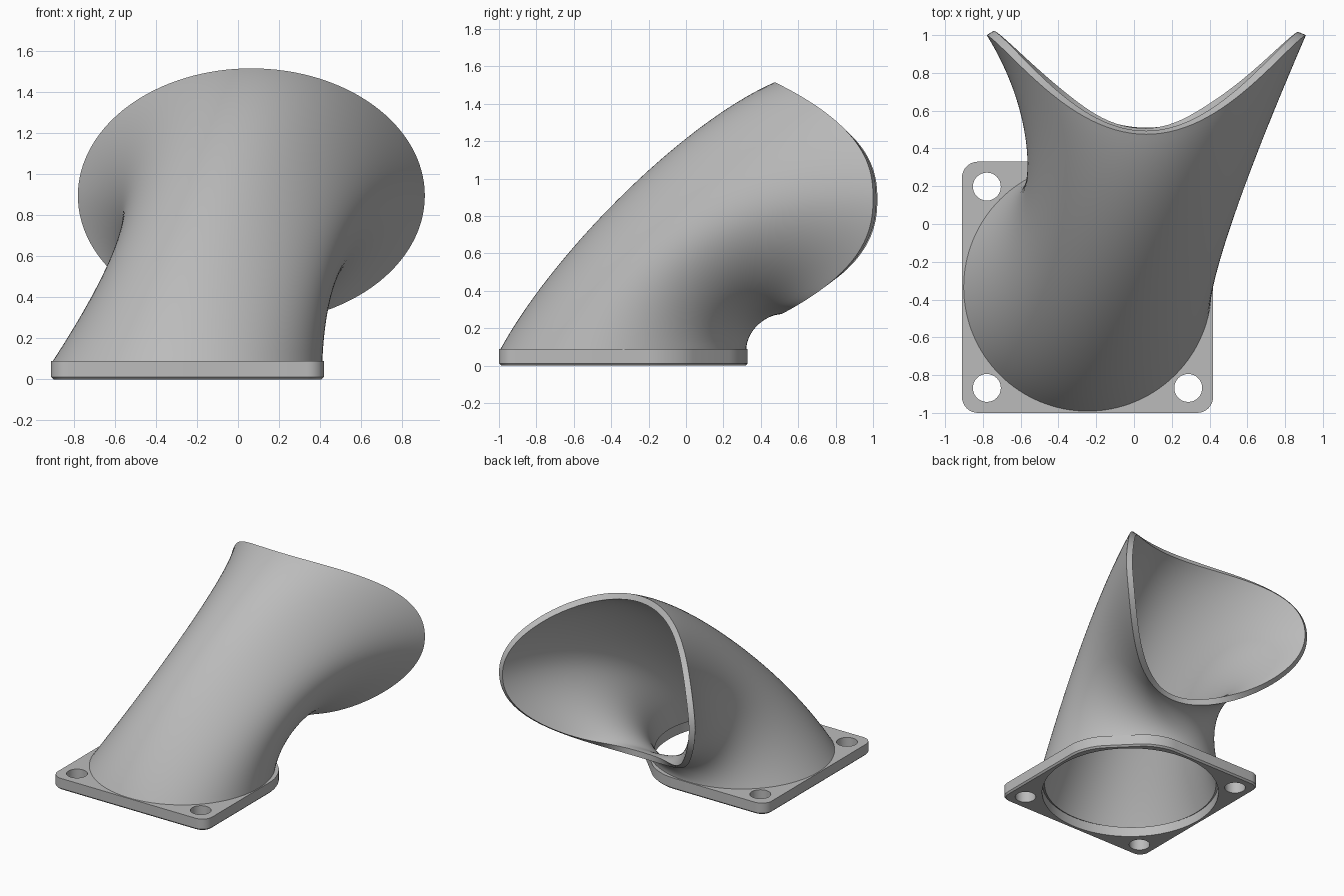
import bpy, bmesh
from math import sin, cos, pi, tau, sqrt, radians
from mathutils import Vector

if "Cube" in bpy.data.objects:
    bpy.data.objects.remove(bpy.data.objects["Cube"], do_unlink=True)

GREY = (0.5, 0.5, 0.5, 1)
mat = bpy.data.materials.new("plain_grey")
mat.use_nodes = True
mat.diffuse_color = GREY
mat.node_tree.nodes["Principled BSDF"].inputs["Base Color"].default_value = GREY

CENTRE = Vector((-0.246, -0.335, 0))   # axis of the square flange
HALF = 0.665
FLANGE_TOP = 0.09


def finish(name, bm):
    mesh = bpy.data.meshes.new(name)
    bm.to_mesh(mesh)
    bm.free()
    ob = bpy.data.objects.new(name, mesh)
    bpy.context.collection.objects.link(ob)
    mesh.materials.append(mat)
    return ob


def activate(ob):
    bpy.ops.object.select_all(action='DESELECT')
    ob.select_set(True)
    bpy.context.view_layer.objects.active = ob


def apply_and_smooth(ob):
    activate(ob)
    for m in list(ob.modifiers):
        bpy.ops.object.modifier_apply(modifier=m.name)
    bpy.ops.object.shade_smooth_by_angle(angle=radians(35))


# Flange plate: square with one corner cut off beside the bend
bm = bmesh.new()
k = HALF * (sqrt(2) - 1)
corners = [(-HALF, -HALF), (HALF, -HALF), (HALF, k), (k, HALF), (-HALF, HALF)]
base = bm.faces.new([bm.verts.new(CENTRE + Vector((x, y, 0))) for x, y in corners])
top = bmesh.ops.extrude_face_region(bm, geom=[base])["geom"]
bmesh.ops.translate(bm, vec=(0, 0, FLANGE_TOP),
                    verts=[g for g in top if isinstance(g, bmesh.types.BMVert)])
bmesh.ops.recalc_face_normals(bm, faces=bm.faces)


def upright(e):
    return abs(e.verts[0].co.z - e.verts[1].co.z) > FLANGE_TOP / 2


def is_cut_corner(e):
    d = e.verts[0].co - CENTRE
    return d.x + d.y > HALF


# Round the upright corners, gently beside the cut
for cut, radius in ((False, 0.085), (True, 0.14)):
    edges = [e for e in bm.edges if upright(e) and is_cut_corner(e) == cut]
    bmesh.ops.bevel(bm, geom=edges, offset=radius, segments=8, profile=0.5, affect='EDGES')
rim = [e for e in bm.edges if all(v.co.z < 0.001 for v in e.verts)]
bmesh.ops.bevel(bm, geom=rim, offset=0.012, segments=1, affect='EDGES')
flange = finish("flange", bm)


# Bore and three bolt holes
def cut_hole(name, offset, radius, segments):
    cut = bmesh.new()
    bmesh.ops.create_cone(cut, cap_ends=True, segments=segments,
                          radius1=radius, radius2=radius, depth=0.5)
    bmesh.ops.translate(cut, vec=CENTRE + Vector((*offset, 0)), verts=cut.verts)
    cutter = finish(name, cut)
    mod = flange.modifiers.new(name, 'BOOLEAN')
    mod.operation = 'DIFFERENCE'
    mod.solver = 'EXACT'
    mod.object = cutter
    return cutter


B = 0.533
cutters = [cut_hole("bore_cutter", (0, 0), 0.632, 96)]
for i, offset in enumerate(((-B, -B), (B, -B), (-B, B))):
    cutters.append(cut_hole(f"bolt_cutter_{i}", offset, 0.074, 32))
apply_and_smooth(flange)
for c in cutters:
    bpy.data.objects.remove(c, do_unlink=True)


# Duct: lofted from the round base to a saddle-shaped oval mouth
def base_point(a):
    return CENTRE + Vector((0.657 * cos(a), -0.657 * sin(a), FLANGE_TOP - 0.002))


def mouth_point(a):
    s = sin(a)
    reach = 0.525 if s > 0 else 0.49
    return Vector((0.065 + 0.845 * cos(a), 1 - reach * abs(s) ** 2.4, 0.895 + 0.62 * s))


def blend(right, top, left, bottom):
    """Smooth function of angle through four side values."""
    r, t, l, b = map(Vector, (right, top, left, bottom))
    mean, second = (r + t + l + b) / 4, (r + l - t - b) / 4
    return lambda a: mean + (r - l) / 2 * cos(a) + (t - b) / 2 * sin(a) + second * cos(2 * a)


leave = blend((0.02, 0.235, 0.56), (0.03, 0.29, 0.53), (0.40, 0.25, 0.62), (0.025, 0.005, 0.10))
arrive = blend((-0.235, -0.55, 0), (-0.035, -0.475, -0.205), (0.33, -0.53, 0), (-0.045, -0.09, -0.005))

AROUND, ALONG = 128, 40
bm = bmesh.new()
rails = []
for i in range(AROUND):
    a = tau * i / AROUND
    p0, p3 = base_point(a), mouth_point(a)
    p1, p2 = p0 + leave(a), p3 + arrive(a)
    rail = []
    for j in range(ALONG + 1):
        t = j / ALONG
        u = 1 - t
        rail.append(bm.verts.new(u**3 * p0 + 3*u*u*t * p1 + 3*u*t*t * p2 + t**3 * p3))
    rails.append(rail)
for i in range(AROUND):
    r, n = rails[i], rails[(i + 1) % AROUND]
    for j in range(ALONG):
        bm.faces.new((r[j], r[j + 1], n[j + 1], n[j]))
duct = finish("duct", bm)
wall = duct.modifiers.new("wall", 'SOLIDIFY')
wall.thickness = 0.045
wall.offset = -1
apply_and_smooth(duct)
